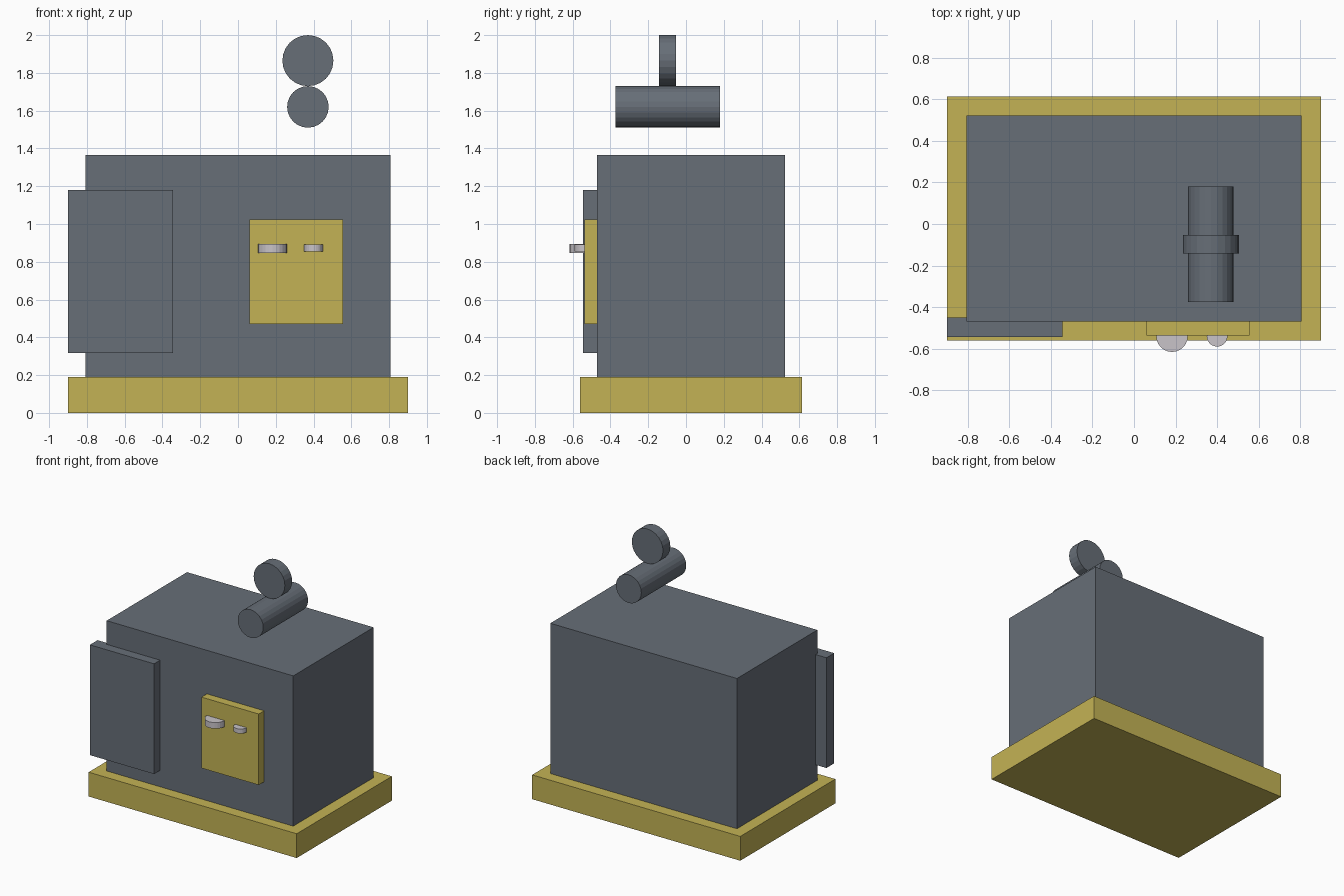
import bpy
from math import radians

cube = bpy.data.objects.get("Cube")
if cube:
    bpy.data.objects.remove(cube, do_unlink=True)


def make_material(name, rgb):
    mat = bpy.data.materials.new(name)
    mat.use_nodes = True
    color = (*rgb, 1.0)
    mat.diffuse_color = color
    mat.node_tree.nodes["Principled BSDF"].inputs["Base Color"].default_value = color
    return mat


steel = make_material("slate grey", (0.135, 0.157, 0.186))
yellow = make_material("mustard yellow", (0.55, 0.45, 0.09))
silver = make_material("light grey", (0.58, 0.55, 0.58))


def finish(name, mat):
    obj = bpy.context.object
    obj.name = name
    obj.data.name = name
    obj.data.materials.append(mat)
    return obj


def box(name, low, high, mat):
    """Box spanning two opposite corners."""
    centre = [(a + b) / 2 for a, b in zip(low, high)]
    bpy.ops.mesh.primitive_cube_add(size=1, location=centre)
    bpy.context.object.scale = [b - a for a, b in zip(low, high)]
    bpy.ops.object.transform_apply(location=False, rotation=False, scale=True)
    return finish(name, mat)


def cylinder(name, centre, radius, length, mat, tilt=0):
    """Faceted cylinder, upright unless tilted about x."""
    bpy.ops.mesh.primitive_cylinder_add(
        vertices=24, radius=radius, depth=length,
        location=centre, rotation=(radians(tilt), 0, 0))
    return finish(name, mat)


# Plinth and cabinet
box("base", (-0.90, -0.56, 0), (0.90, 0.615, 0.19), yellow)
box("cabinet", (-0.807, -0.47, 0.005), (0.807, 0.523, 1.365), steel)

# Door and control panel on the front
box("door", (-0.90, -0.545, 0.318), (-0.345, -0.45, 1.18), steel)
box("control_panel", (0.06, -0.537, 0.47), (0.555, -0.46, 1.025), yellow)

# Knobs half sunk into the control panel
cylinder("large_knob", (0.183, -0.54, 0.871), 0.076, 0.048, silver)
cylinder("small_knob", (0.40, -0.54, 0.873), 0.05, 0.035, silver)

# Roller and disc floating above the cabinet
cylinder("roller", (0.37, -0.097, 1.62), 0.11, 0.555, steel, tilt=90)
cylinder("disc", (0.37, -0.097, 1.865), 0.135, 0.09, steel, tilt=90)
